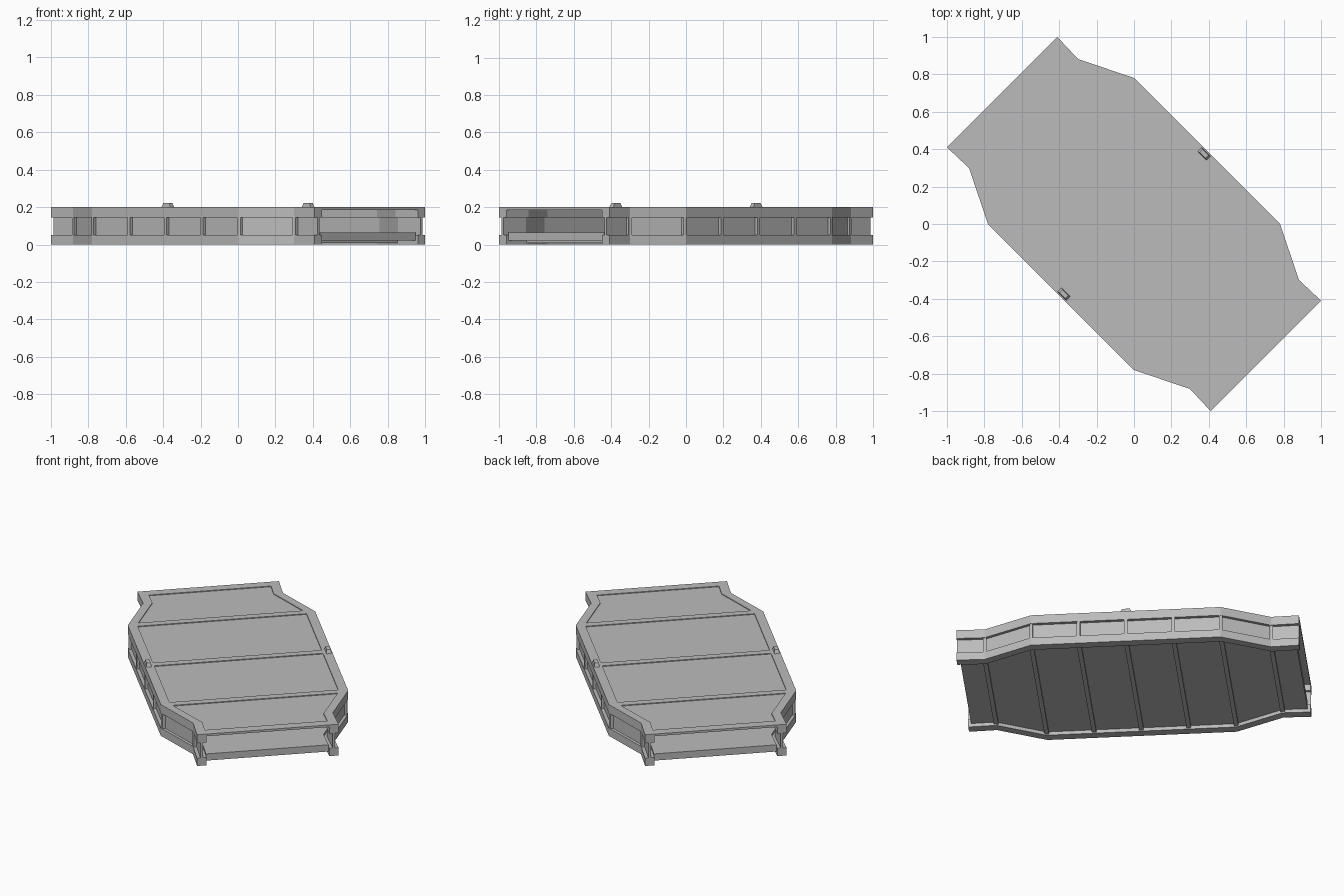
import bpy, bmesh, math
from mathutils import Matrix

if "Cube" in bpy.data.objects:
    bpy.data.objects.remove(bpy.data.objects["Cube"])

ROT = Matrix.Rotation(-math.pi / 4, 4, 'Z')   # the platform lies diagonally
STATIONS = [(-0.997, 0.417), (-0.834, 0.412), (-0.552, 0.552),
            (0.552, 0.552), (0.834, 0.412), (0.997, 0.417)]
RIBS = [-0.834, -0.552, -0.276, 0.0, 0.276, 0.552, 0.834]

grey = bpy.data.materials.new("steel_grey")
grey.diffuse_color = (0.5, 0.5, 0.5, 1)
grey.use_nodes = True
grey.node_tree.nodes["Principled BSDF"].inputs["Base Color"].default_value = grey.diffuse_color


def half_width(u):
    for (u0, w0), (u1, w1) in zip(STATIONS, STATIONS[1:]):
        if u <= u1:
            return w0 + (w1 - w0) * (u - u0) / (u1 - u0)
    return STATIONS[-1][1]


def finish(name, bm):
    bmesh.ops.recalc_face_normals(bm, faces=bm.faces)
    bm.transform(ROT)
    me = bpy.data.meshes.new(name)
    bm.to_mesh(me)
    bm.free()
    me.materials.append(grey)
    ob = bpy.data.objects.new(name, me)
    bpy.context.collection.objects.link(ob)
    return ob


def prism(bm, outline, z0, z1):
    """Extrude a flat outline from z0 to z1."""
    lo = [bm.verts.new((u, v, z0)) for u, v in outline]
    hi = [bm.verts.new((u, v, z1)) for u, v in outline]
    bm.faces.new(lo[::-1])
    bm.faces.new(hi)
    n = len(lo)
    for i in range(n):
        j = (i + 1) % n
        bm.faces.new((lo[i], lo[j], hi[j], hi[i]))


def stations(u0, u1):
    return [u0] + [u for u, _ in STATIONS if u0 < u < u1] + [u1]


def slab(bm, u0, u1, inset, z0, z1):
    """Full-width plate following the hull outline."""
    us = stations(u0, u1)
    prism(bm, [(u, half_width(u) - inset) for u in us] +
          [(u, inset - half_width(u)) for u in reversed(us)], z0, z1)


def strip(bm, u0, u1, outer, inner, z0, z1):
    """Strip along both long sides, between two insets."""
    us = stations(u0, u1)
    for s in (1, -1):
        prism(bm, [(u, s * (half_width(u) - outer)) for u in us] +
              [(u, s * (half_width(u) - inner)) for u in reversed(us)], z0, z1)


END = 0.997

# side beams: two flanges and a recessed web
for name, outer, inner, z0, z1 in (("bottom_flange", 0, 0.055, 0, 0.05),
                                   ("side_web", 0.02, 0.035, 0.05, 0.145),
                                   ("top_flange", 0, 0.055, 0.145, 0.2)):
    bm = bmesh.new()
    strip(bm, -END, END, outer, inner, z0, z1)
    finish(name, bm)

# upright stiffeners on the webs
bm = bmesh.new()
for u in RIBS:
    strip(bm, u - 0.01, u + 0.01, 0.003, 0.022, 0.05, 0.145)
finish("side_stiffeners", bm)

# floor plate with cross ribs beneath
bm = bmesh.new()
slab(bm, -0.98, 0.98, 0.055, 0.022, 0.065)
finish("floor", bm)
bm = bmesh.new()
for u in RIBS:
    slab(bm, u - 0.013, u + 0.013, 0.055, 0.008, 0.022)
finish("floor_ribs", bm)

# thin deck, slightly below the raised rim and cross bars
bm = bmesh.new()
slab(bm, -END, END, 0.055, 0.186, 0.195)
finish("deck", bm)
bm = bmesh.new()
for u0, u1 in ((-END, -0.94), (-0.575, -0.53), (-0.022, 0.022),
               (0.53, 0.575), (0.94, END)):
    slab(bm, u0, u1, 0.055, 0.195, 0.2)
finish("deck_bars", bm)

# tapered lugs at mid-length on each side
bm = bmesh.new()
for s in (1, -1):
    ret = bmesh.ops.create_cube(bm, size=1)
    for v in ret["verts"]:
        top = v.co.z > 0
        v.co = (v.co.x * (0.045 if top else 0.07),
                s * 0.53 + v.co.y * (0.024 if top else 0.03),
                0.222 if top else 0.198)
finish("lugs", bm)
